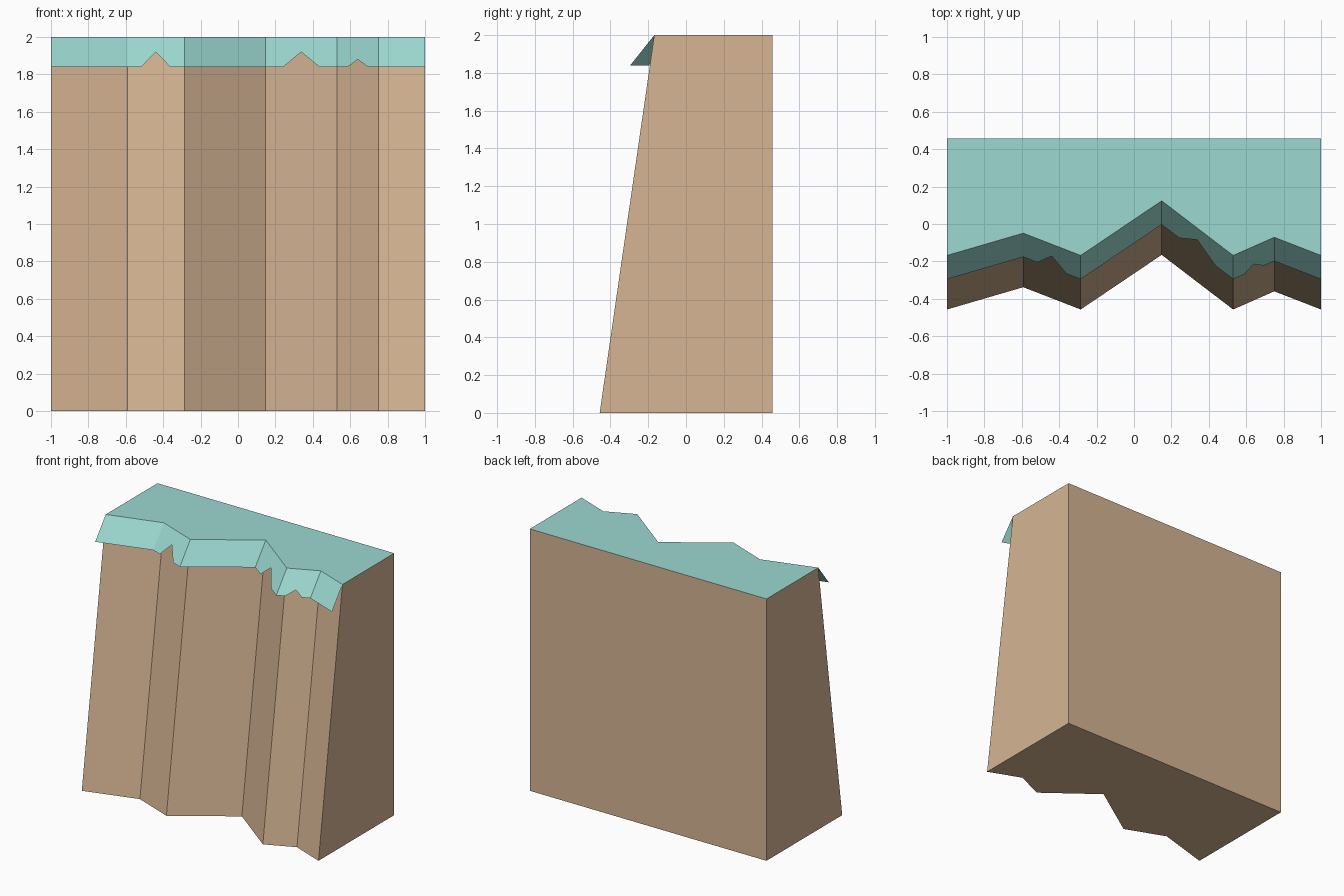
import bpy, bmesh

if "Cube" in bpy.data.objects:
    bpy.data.objects.remove(bpy.data.objects["Cube"])

def material(name, rgb):
    m = bpy.data.materials.new(name)
    m.diffuse_color = (*rgb, 1)
    m.use_nodes = True
    m.node_tree.nodes["Principled BSDF"].inputs["Base Color"].default_value = m.diffuse_color
    return m

rock = material("tan rock", (0.672, 0.462, 0.296))
grass = material("teal grass", (0.332, 0.686, 0.631))

# Zigzag of the cliff edge, seen from above
edge = [(-1, -0.168), (-0.592, -0.049), (-0.285, -0.168), (0.148, 0.124),
        (0.53, -0.168), (0.75, -0.071), (1, -0.168)]
BACK, TOP, FOOT = 0.457, 2.0, -0.289      # back plane, height, forward lean of the foot
LIP_Y, LIP_Z = -0.127, 1.84               # overhang of the grass lip

# Triangular notches in the lip: segment -> (left, apex x, apex z, right)
notches = {1: (-0.517, -0.44, 1.92, -0.362),
           3: (0.242, 0.338, 1.92, 0.435),
           4: (0.587, 0.64, 1.88, 0.695)}

def finish(name, bm, mats):
    me = bpy.data.meshes.new(name)
    bm.to_mesh(me)
    bm.free()
    for m in mats:
        me.materials.append(m)
    ob = bpy.data.objects.new(name, me)
    bpy.context.collection.objects.link(ob)

# Cliff block: leaning zigzag front, flat back, grass on top
bm = bmesh.new()
ends = [(1, BACK), (-1, BACK)]
low = [bm.verts.new((x, y + FOOT, 0)) for x, y in edge] + [bm.verts.new((*p, 0)) for p in ends]
high = [bm.verts.new((x, y, TOP)) for x, y in edge] + [bm.verts.new((*p, TOP)) for p in ends]
bm.faces.new(low[::-1])
bm.faces.new(high).material_index = 1
n = len(low)
for i in range(n):
    j = (i + 1) % n
    bm.faces.new((low[i], low[j], high[j], high[i]))
finish("cliff_block", bm, [rock, grass])

# Grass lip: thin sheet sloping out from the top edge, notched along its hem
bm = bmesh.new()
upper = [bm.verts.new((x, y, TOP)) for x, y in edge]
hem = [bm.verts.new((x, y + LIP_Y, LIP_Z)) for x, y in edge]
for i in range(len(edge) - 1):
    (x0, y0), (x1, y1) = edge[i], edge[i + 1]

    def on_lip(x, z):
        y = y0 + (y1 - y0) * (x - x0) / (x1 - x0)
        return bm.verts.new((x, y + LIP_Y * (TOP - z) / (TOP - LIP_Z), z))

    cut = []
    if i in notches:
        left, apex, z, right = notches[i]
        cut = [on_lip(left, LIP_Z), on_lip(apex, z), on_lip(right, LIP_Z)]
    bm.faces.new([hem[i], *cut, hem[i + 1], upper[i + 1], upper[i]])
finish("grass_lip", bm, [grass])
